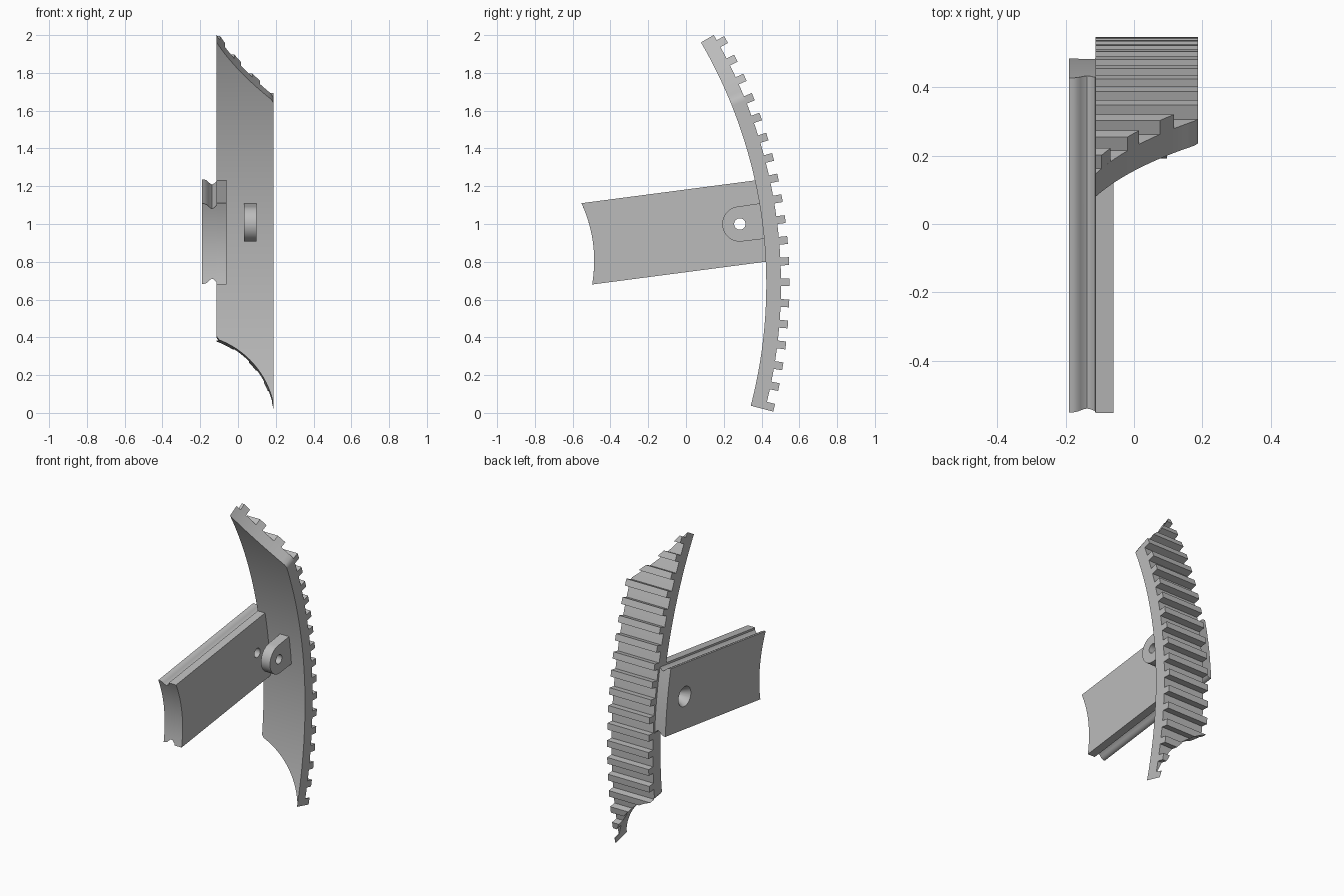
import bpy, bmesh, math
from mathutils import Vector

cube = bpy.data.objects.get("Cube")
if cube:
    bpy.data.objects.remove(cube, do_unlink=True)

grey = bpy.data.materials.new("light_grey")
grey.use_nodes = True
COLOUR = (0.5, 0.5, 0.5, 1)
grey.diffuse_color = COLOUR
grey.node_tree.nodes["Principled BSDF"].inputs["Base Color"].default_value = COLOUR

# Shared curve centre in the side plane (y, z), and the radii around it
CENTRE = Vector((-2.122, 0.68))
R_IN, R_ROOT, R_TIP, R_ARM = 2.547, 2.625, 2.67, 2.61
X_MIN, X_MAX = -0.113, 0.187
LOW, HIGH, BEND = -14.6, 30.2, 22.4
TILT = math.radians(7.47)
ALONG = Vector((math.cos(TILT), math.sin(TILT)))
ACROSS = Vector((-ALONG.y, ALONG.x))
HOLE = Vector((0.285, 1.0))


def finish(name, bm):
    bmesh.ops.remove_doubles(bm, verts=bm.verts, dist=1e-5)
    bmesh.ops.recalc_face_normals(bm, faces=bm.faces)
    mesh = bpy.data.meshes.new(name)
    bm.to_mesh(mesh)
    bm.free()
    mesh.materials.append(grey)
    obj = bpy.data.objects.new(name, mesh)
    bpy.context.collection.objects.link(obj)
    return obj


def activate(obj):
    bpy.ops.object.select_all(action="DESELECT")
    obj.select_set(True)
    bpy.context.view_layer.objects.active = obj


def smooth(obj):
    activate(obj)
    bpy.ops.object.shade_smooth_by_angle(angle=math.radians(30))


def drill(obj, x0, x1, r0, r1):
    """Cut a round or tapered hole along x through the pivot point."""
    bm = bmesh.new()
    rings = []
    for x, r in ((x0, r0), (x1, r1)):
        turns = [math.tau * i / 40 for i in range(40)]
        rings.append([bm.verts.new((x, HOLE.x + r * math.cos(t), HOLE.y + r * math.sin(t)))
                      for t in turns])
    for ring in rings:
        bm.faces.new(ring)
    for i in range(40):
        j = (i + 1) % 40
        bm.faces.new((rings[0][i], rings[0][j], rings[1][j], rings[1][i]))
    cutter = finish("hole_cutter", bm)
    cutter.hide_render = True
    mod = obj.modifiers.new("hole", "BOOLEAN")
    mod.operation, mod.solver, mod.object = "DIFFERENCE", "EXACT", cutter
    activate(obj)
    bpy.ops.object.modifier_apply(modifier=mod.name)
    bpy.data.objects.remove(cutter, do_unlink=True)


# Curved rack: its width is trimmed by a curve at each end
def left_edge(deg):
    z = CENTRE.y + R_IN * math.sin(math.radians(deg))
    x = -0.267 + math.sqrt(max(0, 0.465 ** 2 - (z + 0.047) ** 2))
    return min(max(x, X_MIN), X_MAX)


def right_edge(deg):
    t = min(max((deg - BEND) / (HIGH - BEND), 0), 1)
    return X_MAX - (X_MAX - X_MIN) * (t + 0.35 * t * (1 - t))


def add_strip(bm, start, end, r0, r1, steps):
    rows = []
    for i in range(steps + 1):
        deg = start + (end - start) * i / steps
        a = math.radians(deg)
        xl, xr = left_edge(deg), right_edge(deg)
        rows.append([bm.verts.new((x, CENTRE.x + r * math.cos(a), CENTRE.y + r * math.sin(a)))
                     for x, r in ((xl, r0), (xr, r0), (xr, r1), (xl, r1))])
    for a, b in zip(rows, rows[1:]):
        for k in range(4):
            n = (k + 1) % 4
            bm.faces.new((a[k], a[n], b[n], b[k]))
    bm.faces.new(rows[0])
    bm.faces.new(rows[-1])


bm = bmesh.new()
add_strip(bm, LOW, HIGH, R_IN, R_ROOT, 112)
smooth(finish("curved_rack", bm))

# Evenly spaced teeth on the outer face
bm = bmesh.new()
for i in range(19):
    mid = -14.15 + 2.4 * i
    add_strip(bm, mid - 0.45, mid + 0.45, R_ROOT, R_TIP, 3)
smooth(finish("rack_teeth", bm))

# Arm plate: concave free end, rounded grooves along both long edges
ARM = Vector((-0.525, 0.895))
HALF = 0.217
SECTION = [(-0.19, 0.003), (-0.178, 0.003), (-0.166, 0.008), (-0.157, 0.016),
           (-0.148, 0.025), (-0.138, 0.03), (-0.128, 0.026), (-0.12, 0.018),
           (-0.114, 0.012), (-0.113, 0), (-0.06, 0)]
LEVELS = 20


def arm_end(v, far):
    if not far:
        return 0.033 * (1 - (v / HALF) ** 2)
    w = ARM + ACROSS * v - CENTRE
    b = w.dot(ALONG)
    return -b + math.sqrt(b * b - w.length_squared + R_ARM ** 2)


bm = bmesh.new()
grids = []
for far in (False, True):
    grid = []
    for x, depth in SECTION:
        column = []
        for j in range(LEVELS + 1):
            v = (HALF - depth) * (2 * j / LEVELS - 1)
            p = ARM + ALONG * arm_end(v, far) + ACROSS * v
            column.append(bm.verts.new((x, p.x, p.y)))
        grid.append(column)
    for a, b in zip(grid, grid[1:]):
        for j in range(LEVELS):
            bm.faces.new((a[j], b[j], b[j + 1], a[j + 1]))
    grids.append(grid)
near, far = grids
for i in range(len(SECTION) - 1):
    for j in (0, LEVELS):
        bm.faces.new((near[i][j], near[i + 1][j], far[i + 1][j], far[i][j]))
for i in (0, -1):
    for j in range(LEVELS):
        bm.faces.new((near[i][j], near[i][j + 1], far[i][j + 1], far[i][j]))
arm = finish("arm_plate", bm)
drill(arm, -0.25, 0.0, 0.03, 0.03)
drill(arm, -0.195, -0.13, 0.067, 0.03)
smooth(arm)

# Pivot lug: rounded tab on the inner face of the rack
bm = bmesh.new()
outline = [HOLE + ALONG * 0.15 + ACROSS * 0.095]
for i in range(25):
    t = math.pi * (0.5 + i / 24)
    outline.append(HOLE + 0.093 * (ALONG * math.cos(t) + ACROSS * math.sin(t)))
outline.append(HOLE + ALONG * 0.15 - ACROSS * 0.095)
face = bm.faces.new([bm.verts.new((0.032, p.x, p.y)) for p in outline])
side = bmesh.ops.extrude_face_region(bm, geom=[face])
moved = [g for g in side["geom"] if isinstance(g, bmesh.types.BMVert)]
bmesh.ops.translate(bm, verts=moved, vec=(0.065, 0, 0))
if not any(len(f.verts) == len(outline) and f.calc_center_median().x < 0.04 for f in bm.faces):
    bm.faces.new([v for v in bm.verts if v not in moved])
lug = finish("pivot_lug", bm)
drill(lug, 0.0, 0.15, 0.03, 0.03)
smooth(lug)
